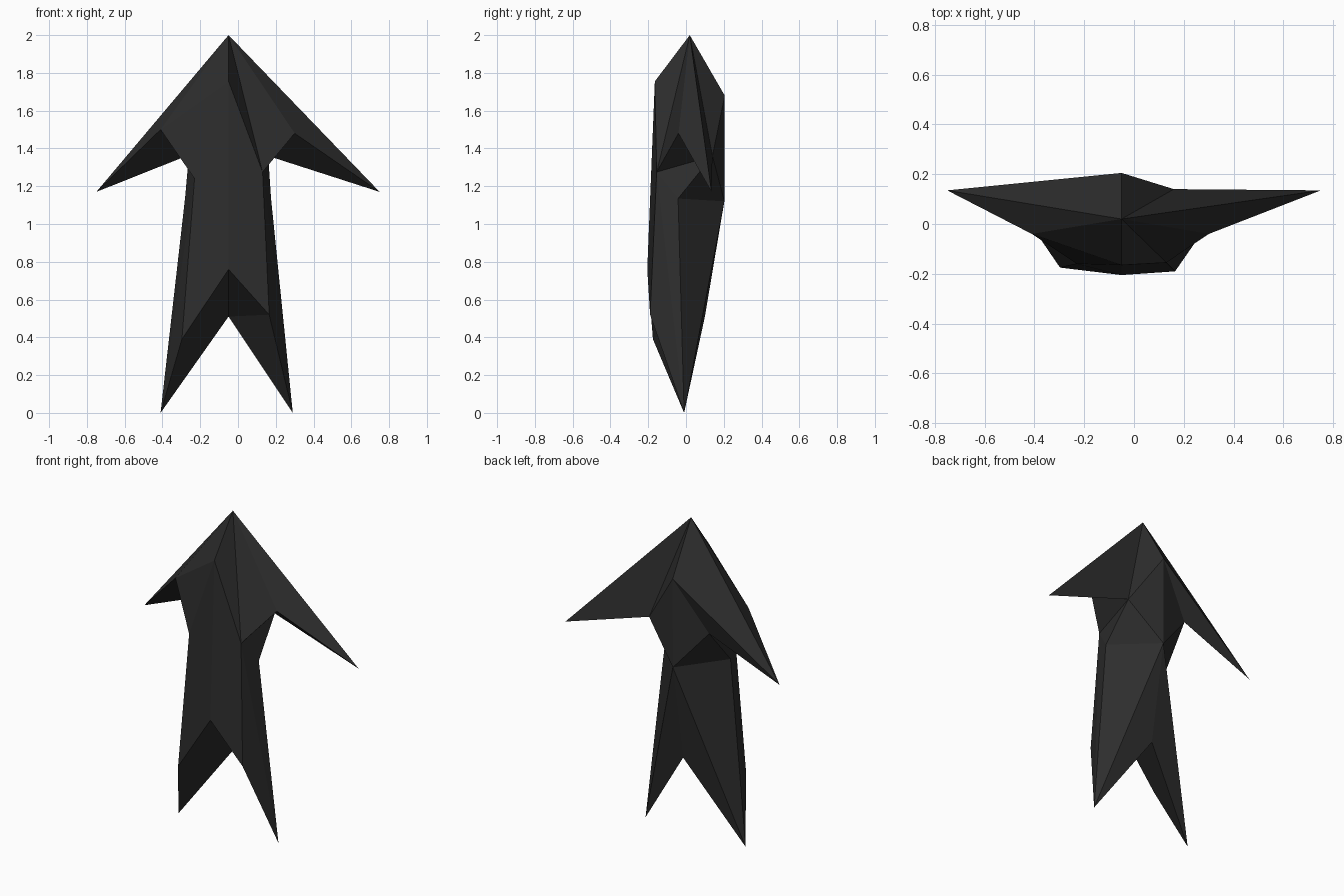
import bpy
import bmesh

old = bpy.data.objects.get("Cube")
if old:
    bpy.data.objects.remove(old, do_unlink=True)

# Single dark colour
black = bpy.data.materials.new("soft_black")
black.use_nodes = True
colour = (0.026, 0.026, 0.026, 1)
black.diffuse_color = colour
black.node_tree.nodes["Principled BSDF"].inputs["Base Color"].default_value = colour

# Corners on the centre line, shared by both halves
MID = -0.05
centre = {
    "apex": (MID, 0.02, 2.0),
    "breast": (MID, -0.165, 1.755),
    "nape": (MID, 0.205, 1.68),
    "back": (MID, 0.203, 1.12),
    "fork_front": (MID, -0.205, 0.76),
    "fork_back": (MID, 0.10, 0.51),
}

# Corners of each half, the two sides being slightly uneven
left = {
    "tip": (0.75, 0.135, 1.17),
    "wing": (0.30, -0.04, 1.48),
    "armpit": (0.16, 0.14, 1.36),
    "chest": (0.13, -0.155, 1.275),
    "waist": (0.175, -0.042, 1.135),
    "shin": (0.165, -0.19, 0.52),
    "foot": (0.29, -0.01, 0.0),
}
right = {
    "tip": (-0.75, 0.135, 1.17),
    "wing": (-0.41, -0.04, 1.50),
    "armpit": (-0.26, 0.14, 1.365),
    "chest": (-0.23, -0.16, 1.24),
    "waist": (-0.28, -0.045, 1.14),
    "shin": (-0.297, -0.175, 0.39),
    "foot": (-0.41, -0.01, 0.0),
}

# Facets common to both halves, named by their corners
shared = [
    "apex tip wing",              # wing front
    "wing tip armpit",            # wing underside
    "wing armpit chest",
    "chest armpit waist",         # flank
    "chest waist foot",
    "chest foot shin",
    "breast chest fork_front",    # belly
    "chest shin fork_front",
    "fork_front shin fork_back",  # inner leg
    "shin foot fork_back",
    "nape back armpit",           # back
    "back waist armpit",
    "back foot waist",
    "back fork_back foot",
]
# Creases that run differently on each side
left_only = ["apex breast chest", "apex chest wing",
             "apex nape armpit", "apex armpit tip"]
right_only = ["apex breast wing", "breast chest wing",
              "apex nape tip", "nape armpit tip"]


def add_half(bm, hub, corners, facets):
    verts = dict(hub)
    verts.update({name: bm.verts.new(p) for name, p in corners.items()})
    for facet in facets:
        bm.faces.new([verts[name] for name in facet.split()])


bm = bmesh.new()
hub = {name: bm.verts.new(p) for name, p in centre.items()}
add_half(bm, hub, left, shared + left_only)
add_half(bm, hub, right, shared + right_only)
bmesh.ops.recalc_face_normals(bm, faces=bm.faces)

mesh = bpy.data.meshes.new("faceted_arrow")
bm.to_mesh(mesh)
bm.free()
mesh.materials.append(black)
arrow = bpy.data.objects.new("faceted_arrow", mesh)
bpy.context.collection.objects.link(arrow)
